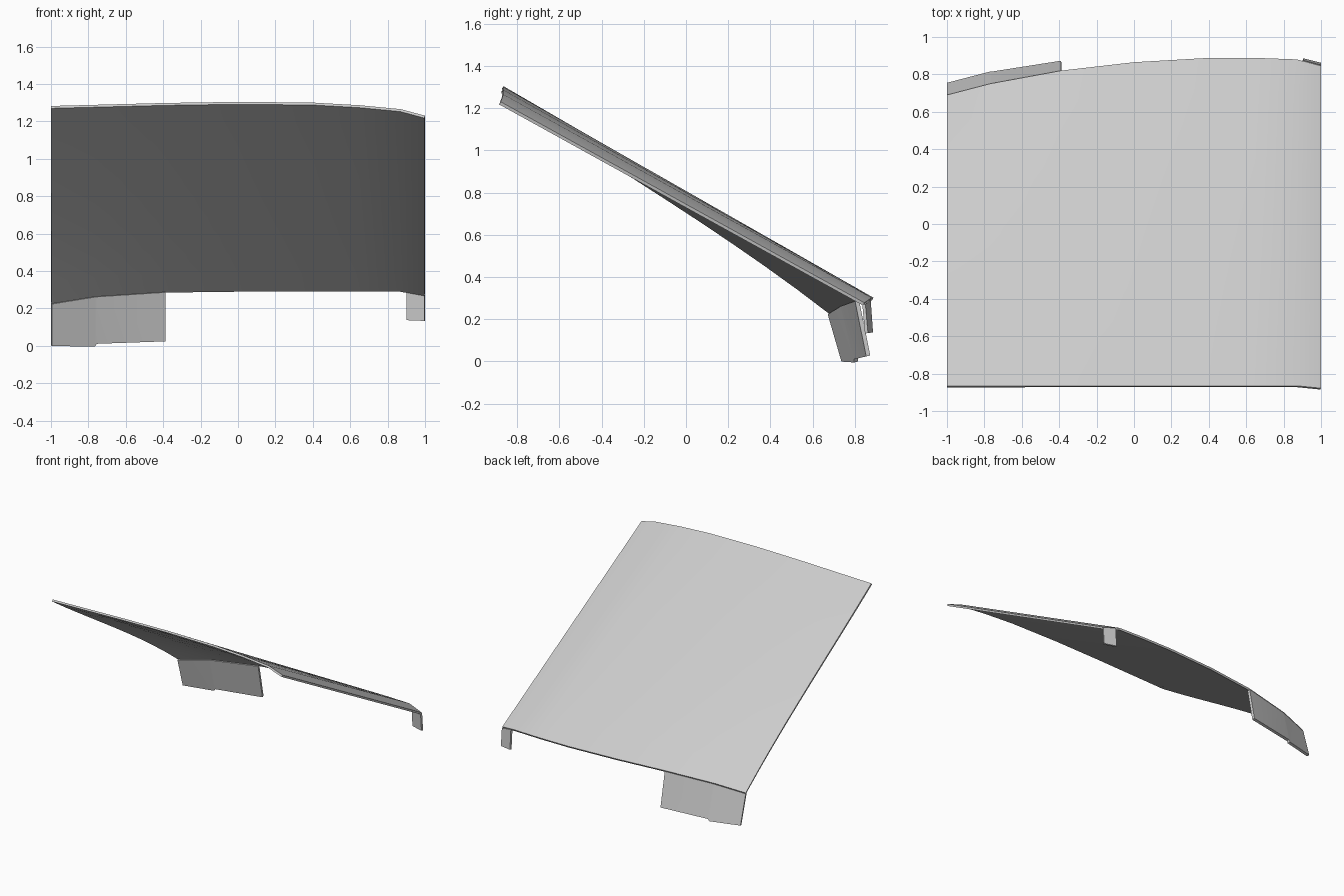
import bpy, math

cube = bpy.data.objects.get("Cube")
if cube:
    bpy.data.objects.remove(cube, do_unlink=True)

grey = bpy.data.materials.new("light grey")
grey.use_nodes = True
grey.diffuse_color = (0.6, 0.6, 0.6, 1)
grey.node_tree.nodes["Principled BSDF"].inputs["Base Color"].default_value = (0.6, 0.6, 0.6, 1)


def sheet(name, rows, thickness):
    """Join equal rows of points into a sheet and thicken it inward."""
    n = len(rows[0])
    faces = [(r * n + c, r * n + c + 1, (r + 1) * n + c + 1, (r + 1) * n + c)
             for r in range(len(rows) - 1) for c in range(n - 1)]
    mesh = bpy.data.meshes.new(name)
    mesh.from_pydata([p for row in rows for p in row], [], faces)
    mesh.materials.append(grey)
    obj = bpy.data.objects.new(name, mesh)
    bpy.context.collection.objects.link(obj)
    solid = obj.modifiers.new("thickness", "SOLIDIFY")
    solid.thickness, solid.offset = thickness, -1
    solid.use_even_offset = True
    bpy.ops.object.select_all(action="DESELECT")
    obj.select_set(True)
    bpy.context.view_layer.objects.active = obj
    bpy.ops.object.modifier_apply(modifier=solid.name)
    bpy.ops.object.shade_smooth_by_angle(angle=math.radians(30))
    return obj


# Curved panel: x, front y and z, back y and z, arch along the slope
stations = [
    (-1.0, -0.865, 1.282, 0.69, 0.235, 0.024),
    (-0.77, -0.865, 1.288, 0.75, 0.272, 0.012),
    (-0.39, -0.865, 1.298, 0.82, 0.297, 0.004),
    (0.0, -0.865, 1.304, 0.865, 0.302, 0),
    (0.4, -0.865, 1.300, 0.888, 0.302, 0),
    (0.65, -0.865, 1.286, 0.888, 0.302, 0),
    (0.87, -0.865, 1.265, 0.88, 0.302, 0),
    (1.0, -0.878, 1.230, 0.845, 0.278, 0),
]
steps = 10
panel_rows = []
for i in range(steps + 1):
    t = i / steps
    panel_rows.append([(x, y0 + (y1 - y0) * t,
                        z0 + (z1 - z0) * t + arch * 6.75 * t * t * (1 - t))
                       for x, y0, z0, y1, z1, arch in stations])
sheet("curved_panel", panel_rows, 0.015)

# Wide flange hanging from the back edge, with a small step in its lower rim
sheet("wide_back_flange", [
    [(-1, 0.69, 0.228), (-0.77, 0.75, 0.265), (-0.76, 0.752, 0.266), (-0.39, 0.82, 0.29)],
    [(-1, 0.755, 0.004), (-0.77, 0.815, 0.0), (-0.76, 0.815, 0.015), (-0.39, 0.873, 0.028)],
], 0.02)

# Short tab at the other back corner
sheet("corner_tab", [
    [(0.905, 0.875, 0.292), (1, 0.85, 0.27)],
    [(0.905, 0.886, 0.138), (1, 0.862, 0.134)],
], 0.015)
